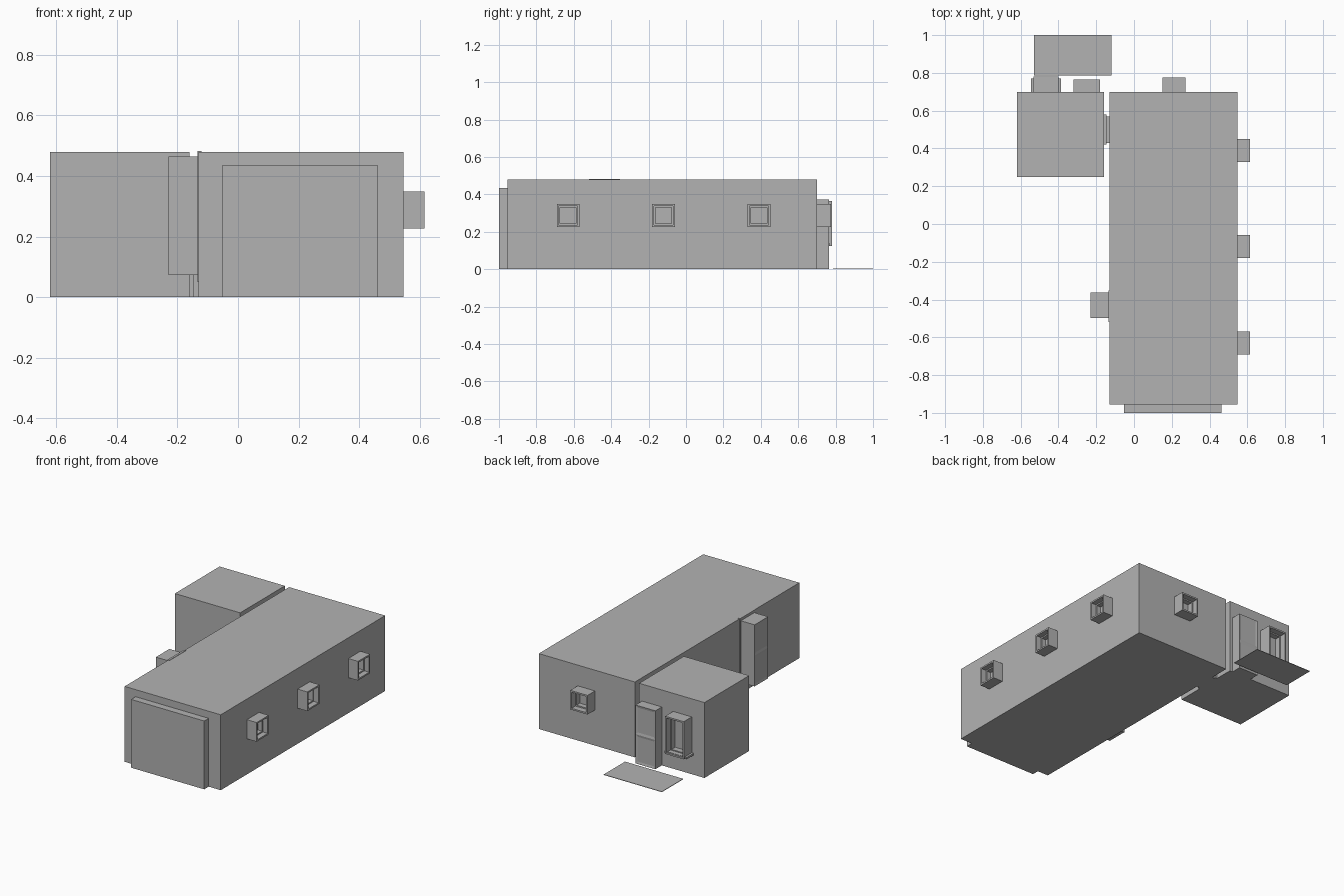
import bpy
import bmesh
from mathutils import Matrix, Vector

if "Cube" in bpy.data.objects:
    bpy.data.objects.remove(bpy.data.objects["Cube"], do_unlink=True)

grey = bpy.data.materials.new("plain grey")
grey.use_nodes = True
COLOUR = (0.448, 0.448, 0.448, 1)
grey.diffuse_color = COLOUR
grey.node_tree.nodes["Principled BSDF"].inputs["Base Color"].default_value = COLOUR


def add_box(bm, lo, hi):
    """Add a box spanning two corners; return its faces."""
    lo, hi = Vector(lo), Vector(hi)
    mat = Matrix.Translation((lo + hi) / 2) @ Matrix.Diagonal((*(hi - lo), 1))
    verts = bmesh.ops.create_cube(bm, size=1, matrix=mat)["verts"]
    return list({f for v in verts for f in v.link_faces})


def finish(bm, name, wall=None):
    """Turn a mesh drawn on the plane y = 0, facing +y, into a placed object."""
    if wall:
        bmesh.ops.transform(bm, matrix=wall, verts=bm.verts)
    mesh = bpy.data.meshes.new(name)
    bm.to_mesh(mesh)
    bm.free()
    mesh.materials.append(grey)
    obj = bpy.data.objects.new(name, mesh)
    bpy.context.collection.objects.link(obj)
    return obj


def block(name, lo, hi):
    bm = bmesh.new()
    add_box(bm, lo, hi)
    return finish(bm, name)


def wall_at(x, y, quarter_turns=0):
    """Placement for a part on a wall: 0 faces back, 1 right, -1 left."""
    return Matrix.Translation((x, y, 0)) @ Matrix.Rotation(quarter_turns * 1.5707963, 4, 'Z')


def ring(bm, half, z0, z1, y0, y1, t):
    """Rectangular frame made of two posts and two rails."""
    for s in (-1, 1):
        xs = sorted((s * half, s * (half - t)))
        add_box(bm, (xs[0], y0, z0), (xs[1], y1, z1))
    for a, b in ((z0, z0 + t), (z1 - t, z1)):
        add_box(bm, (t - half, y0, a), (half - t, y1, b))


def window(name, wall, half, z0, z1, depth, sill=0):
    bm = bmesh.new()
    # Deep outer casing, then a smaller sash set back inside it
    ring(bm, half, z0, z1, 0, depth, 0.01)
    ring(bm, half - 0.01, z0 + 0.01, z1 - 0.01, 0, depth * 0.5, 0.008)
    add_box(bm, (0.018 - half, 0, z0 + 0.018), (half - 0.018, 0.004, z1 - 0.018))
    if sill:
        add_box(bm, (-half - sill, 0, z0), (half + sill, depth - 0.01, z0 + 0.012))
    return finish(bm, name, wall)


def door(name, wall, half, z0, z1, depth):
    bm = bmesh.new()
    faces = add_box(bm, (-half, 0, z0), (half, depth, z1))
    front = max(faces, key=lambda f: f.calc_center_median().y)
    # Split the leaf by height, then sink a panel into each part
    edges = [e for e in front.edges if abs(e.verts[0].co.z - e.verts[1].co.z) > 0.01]
    bmesh.ops.subdivide_edges(bm, edges=edges, cuts=1, use_grid_fill=True)
    bm.normal_update()
    fronts = [f for f in bm.faces if f.normal.y > 0.9]
    bmesh.ops.inset_individual(bm, faces=fronts, thickness=0.02, depth=-0.003)
    return finish(bm, name, wall)


# Building volumes
block("main_building", (-0.13, -0.955, 0), (0.547, 0.70, 0.48))
block("annex", (-0.62, 0.25, 0), (-0.16, 0.70, 0.48))
block("garage_door", (-0.053, -1.0, 0), (0.462, -0.955, 0.435))
block("door_mat", (-0.53, 0.785, 0), (-0.12, 1.0, 0.003))

# Passage joining the two buildings
block("passage_frame", (-0.16, 0.42, 0), (-0.145, 0.58, 0.385))
block("passage_door", (-0.145, 0.43, 0), (-0.13, 0.57, 0.375))

# Windows on the left wall and the back walls
for label, y in (("front", -0.63), ("middle", -0.12), ("rear", 0.39)):
    window(label + "_side_window", wall_at(0.547, y, -1), 0.061, 0.226, 0.348, 0.068)
window("back_window", wall_at(0.212, 0.70), 0.061, 0.226, 0.348, 0.075)
window("annex_window", wall_at(-0.465, 0.70), 0.066, 0.125, 0.365, 0.08, sill=0.013)

# Doors
door("annex_door", wall_at(-0.25, 0.70), 0.07, 0, 0.372, 0.065)
door("side_door", wall_at(-0.13, -0.43, 1), 0.068, 0.073, 0.465, 0.1)

# Slim frame around the side door
frame = bmesh.new()
ring(frame, 0.083, 0.05, 0.482, -0.01, 0.004, 0.016)
finish(frame, "side_door_frame", wall_at(-0.13, -0.435, 1))
